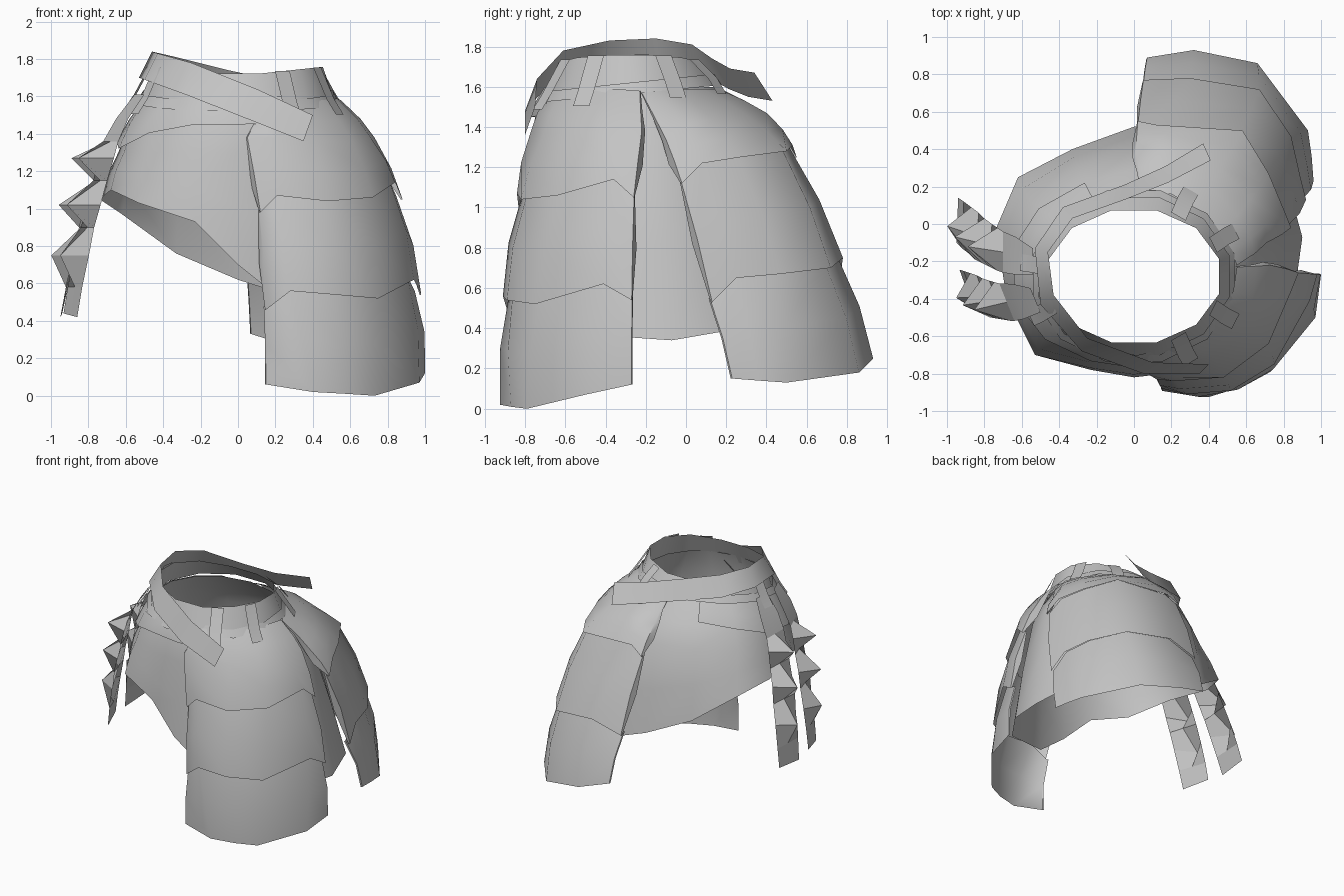
import bpy, bmesh, math
from mathutils import Vector, Matrix

cube = bpy.data.objects.get("Cube")
if cube:
    bpy.data.objects.remove(cube, do_unlink=True)

AXIS = Vector((0, -0.2, 0))

grey = bpy.data.materials.new("plain grey")
grey.use_nodes = True
GREY = (0.55, 0.55, 0.55, 1)
grey.diffuse_color = GREY
grey.node_tree.nodes["Principled BSDF"].inputs["Base Color"].default_value = GREY


def sheet(name, rows, closed=False, angle=40):
    """Loft a sheet through rows of points, facing away from the body axis."""
    bm = bmesh.new()
    grid = [[bm.verts.new(p) for p in row] for row in rows]
    n = len(rows[0])
    for a, b in zip(grid, grid[1:]):
        for i in range(n if closed else n - 1):
            j = (i + 1) % n
            bm.faces.new((a[i], a[j], b[j], b[i]))
    bm.normal_update()
    facing = 0
    for f in bm.faces:
        out = f.calc_center_median() - AXIS
        out.z = 0
        facing += f.normal.dot(out) * f.calc_area()
    if facing < 0:
        bmesh.ops.reverse_faces(bm, faces=bm.faces[:])
    mesh = bpy.data.meshes.new(name)
    bm.to_mesh(mesh)
    bm.free()
    mesh.materials.append(grey)
    ob = bpy.data.objects.new(name, mesh)
    bpy.context.collection.objects.link(ob)
    bpy.ops.object.select_all(action='DESELECT')
    ob.select_set(True)
    bpy.context.view_layer.objects.active = ob
    bpy.ops.object.shade_smooth_by_angle(angle=math.radians(angle))


def push(p, dist, lift=0.0):
    """Move a point away from the body axis and up."""
    p = Vector(p)
    out = p - AXIS
    out.z = 0
    return p + out.normalized() * dist + Vector((0, 0, lift))


def between(a, b, t=0.5, bulge=0.0):
    return [push(Vector(p).lerp(Vector(q), t), bulge) for p, q in zip(a, b)]


def flanged(row, depth):
    """Add a turned-in lip at both ends of a plate row."""
    def lip(edge, inner):
        side = (Vector(edge) - Vector(inner)).normalized()
        return push(edge, -depth) + side * depth * 0.4
    return [lip(row[0], row[1])] + list(row) + [lip(row[-1], row[-2])]


def guard(name, rows):
    """Three overlapping plates; each tucks under the one above."""
    top, shoulder, *hems = rows
    sheet(name + "_upper_plate", [
        flanged(top, 0.01), flanged(between(top, shoulder, 0.5, 0.015), 0.02),
        flanged(shoulder, 0.04), flanged(between(shoulder, hems[0], 0.5, 0.015), 0.06),
        flanged(hems[0], 0.01)], angle=50)
    for part, a, b in zip(("middle", "lower"), hems, hems[1:]):
        tucked = [push(p, -0.035, 0.02) for p in a]
        depth = 0.05 if part == "middle" else 0.01
        sheet(f"{name}_{part}_plate", [
            flanged(tucked, 0.01), flanged(between(tucked, b, 0.5, 0.025), depth),
            flanged(b, 0.01)], angle=50)


# Layered thigh guards on the left side
guard("front_left_guard", [
    [(0.12, -0.69, 1.52), (0.18, -0.68, 1.56), (0.30, -0.62, 1.57),
     (0.45, -0.50, 1.58), (0.53, -0.36, 1.59), (0.55, -0.23, 1.58)],
    [(0.05, -0.76, 1.38), (0.20, -0.77, 1.38), (0.42, -0.71, 1.36),
     (0.61, -0.58, 1.36), (0.71, -0.41, 1.38), (0.73, -0.22, 1.38)],
    [(0.12, -0.83, 0.98), (0.21, -0.84, 1.07), (0.48, -0.82, 1.04),
     (0.72, -0.64, 1.06), (0.84, -0.36, 1.14), (0.88, -0.26, 1.05)],
    [(0.15, -0.88, 0.46), (0.28, -0.91, 0.56), (0.52, -0.89, 0.54),
     (0.75, -0.75, 0.52), (0.94, -0.41, 0.62), (0.98, -0.27, 0.54)],
    [(0.15, -0.89, 0.06), (0.40, -0.925, 0.02), (0.58, -0.87, 0.01),
     (0.73, -0.79, 0.00), (0.97, -0.50, 0.07), (1.00, -0.27, 0.12)]])

guard("back_left_guard", [
    [(0.04, 0.17, 1.59), (0.20, 0.16, 1.59), (0.34, 0.08, 1.59),
     (0.46, -0.05, 1.59), (0.52, -0.15, 1.58), (0.55, -0.22, 1.57)],
    [(0.01, 0.39, 1.46), (0.23, 0.40, 1.47), (0.46, 0.30, 1.46),
     (0.62, 0.13, 1.44), (0.70, -0.01, 1.41), (0.71, -0.10, 1.34)],
    [(0.02, 0.55, 1.25), (0.12, 0.53, 1.31), (0.58, 0.50, 1.28),
     (0.72, 0.27, 1.25), (0.80, 0.08, 1.22), (0.84, -0.02, 1.12)],
    [(0.05, 0.77, 0.68), (0.30, 0.78, 0.75), (0.67, 0.72, 0.70),
     (0.84, 0.47, 0.67), (0.89, 0.25, 0.65), (0.92, 0.13, 0.53)],
    [(0.07, 0.89, 0.33), (0.32, 0.93, 0.25), (0.66, 0.86, 0.18),
     (0.93, 0.50, 0.13), (0.95, 0.36, 0.14), (0.96, 0.23, 0.15)]])

# Slanted skirt all the way round, lowest on the left under the guards
skirt_mid = [(0.25, -0.71, 1.25), (0.0, -0.77, 1.30), (-0.23, -0.74, 1.30),
             (-0.48, -0.62, 1.30), (-0.61, -0.40, 1.30), (-0.64, -0.12, 1.30),
             (-0.55, 0.12, 1.30), (-0.30, 0.30, 1.30), (0.0, 0.40, 1.30), (0.25, 0.38, 1.25),
             (0.49, 0.22, 1.25), (0.65, 0.03, 1.28), (0.69, -0.19, 1.30),
             (0.64, -0.42, 1.28), (0.48, -0.59, 1.25)]
skirt_hem = [(0.25, -0.79, 0.50), (0.0, -0.82, 0.70), (-0.23, -0.78, 0.93),
             (-0.53, -0.70, 1.03), (-0.68, -0.40, 1.10), (-0.74, -0.03, 1.05),
             (-0.62, 0.25, 0.97), (-0.33, 0.40, 0.76), (0.0, 0.52, 0.62), (0.25, 0.56, 0.54),
             (0.57, 0.47, 0.46), (0.82, 0.22, 0.39), (0.90, -0.07, 0.34),
             (0.86, -0.36, 0.36), (0.65, -0.65, 0.41)]
skirt_angles = [-62 - 26.2 * i for i in range(10)] + [62 - 20.7 * k for k in range(1, 6)]
skirt_top = [(0.49 * math.cos(math.radians(a)), -0.27 + 0.42 * math.sin(math.radians(a)), 1.60)
             for a in skirt_angles]
sheet("skirt", [skirt_top, between(skirt_top, skirt_mid, 0.5, 0.02), skirt_mid,
                between(skirt_mid, skirt_hem, 0.5, 0.01), skirt_hem], closed=True, angle=60)

# Short overlay at the top of the skirt's right side, with a wavy hem
drops = (0.4, 0.5, 0.5, 0.65, 0.93, 0.8, 0.55, 0.4)
over_hem = [push(Vector(p).lerp(Vector(q), t), 0.04)
            for p, q, t in zip(skirt_top, skirt_mid, drops)]
over_top = [push(p, 0.012) for p in skirt_top[:len(drops)]]
sheet("skirt_overlay", [over_top, between(over_top, over_hem, 0.5, 0.012), over_hem], angle=60)


# Waistband with a rim along its lower edge
def waist(deg, rx, ry, z):
    a = math.radians(deg)
    return Vector((rx * math.cos(a), -0.28 + ry * math.sin(a), z))


def band_top(deg):
    return 1.71 + 0.05 * abs(math.cos(math.radians(deg)))


def band_low(deg):
    return 1.575 + 0.045 * math.sin(math.radians(deg))


degs = [15 + 30 * i for i in range(12)]
sheet("waistband", [[waist(d, 0.47, 0.365, band_top(d)) for d in degs],
                    [waist(d, 0.53, 0.45, band_low(d)) for d in degs]], closed=True, angle=50)
sheet("waistband_rim", [[waist(d, 0.525, 0.435, band_low(d) + 0.045) for d in degs],
                        [waist(d, 0.555, 0.475, band_low(d) - 0.01) for d in degs]],
      closed=True, angle=50)

# Belt loops
for k, d in enumerate((60, 27, -27, -60, 172, 205)):
    rows = []
    for rx, ry, z in ((0.475, 0.37, band_top(d)), (0.555, 0.475, band_low(d) + 0.03),
                      (0.61, 0.53, band_low(d) - 0.05)):
        mid = waist(d, rx, ry, z)
        side = Vector((-math.sin(math.radians(d)), math.cos(math.radians(d)), 0)) * 0.045
        rows.append([mid - side, mid + side])
    sheet(f"belt_loop_{k + 1}", rows)

# Slanted open belt, high on the right and falling to two loose ends
belt_upper = [(0.40, -0.75, 1.50), (0.10, -0.74, 1.64), (-0.25, -0.61, 1.78),
              (-0.43, -0.38, 1.83), (-0.46, -0.15, 1.84), (-0.33, 0.03, 1.81),
              (-0.05, 0.13, 1.74), (0.18, 0.22, 1.69), (0.41, 0.34, 1.67)]
belt_lower = [(0.35, -0.80, 1.36), (0.05, -0.80, 1.48), (-0.28, -0.68, 1.61),
              (-0.50, -0.43, 1.69), (-0.53, -0.13, 1.70), (-0.38, 0.09, 1.66),
              (-0.05, 0.21, 1.59), (0.17, 0.31, 1.55), (0.37, 0.43, 1.53)]
sheet("slanted_belt", [belt_upper, belt_lower], angle=50)

# Two hanging strips on the right hip, each with three spiked folds down its middle
back_edge = [(-0.54, -0.13, 1.61), (-0.63, -0.07, 1.48), (-0.70, -0.04, 1.36),
             (-0.73, -0.02, 1.27), (-0.76, 0.00, 1.15), (-0.80, 0.03, 1.02),
             (-0.83, 0.06, 0.90), (-0.87, 0.09, 0.75), (-0.91, 0.12, 0.58), (-0.94, 0.14, 0.44)]
front_edge = [(-0.54, -0.27, 1.61), (-0.64, -0.27, 1.48), (-0.70, -0.26, 1.36),
              (-0.73, -0.25, 1.27), (-0.77, -0.23, 1.15), (-0.81, -0.21, 1.02),
              (-0.85, -0.19, 0.90), (-0.88, -0.16, 0.75), (-0.92, -0.13, 0.58),
              (-0.95, -0.10, 0.42)]
spikes = (0, 0, 0, 0.16, 0, 0.155, 0, 0.125, 0, 0)
waist_centre = Vector((0, -0.27, 0))
for name, turn, shrink in (("rear", 0, 0.0), ("front", 22, 0.09)):
    spin = Matrix.Rotation(math.radians(turn), 3, 'Z')
    rows = []
    for i, (a, b, out) in enumerate(zip(back_edge, front_edge, spikes)):
        mid = push((Vector(a) + Vector(b)) / 2, out)
        s = 1 - shrink * i / 9
        rows.append([waist_centre + spin @ ((Vector(p) - waist_centre) * Vector((s, s, 1)))
                     for p in (a, mid, b)])
    sheet(name + "_spiked_strip", rows, angle=30)
